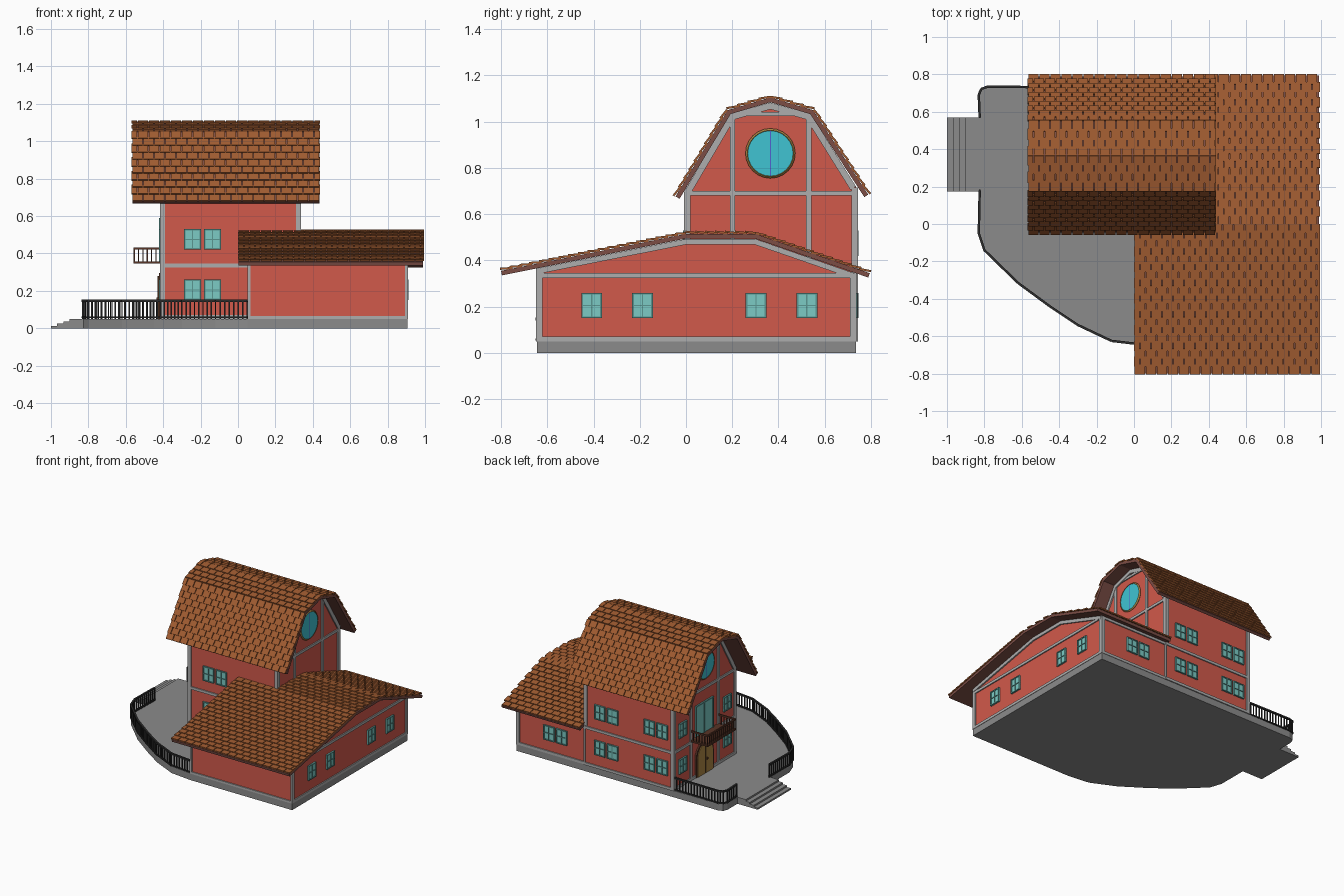
import bpy, bmesh, math
from mathutils import Vector as V, Matrix

if "Cube" in bpy.data.objects:
    bpy.data.objects.remove(bpy.data.objects["Cube"])


def mat(name, r, g, b):
    m = bpy.data.materials.new(name)
    m.diffuse_color = (r, g, b, 1)
    m.use_nodes = True
    m.node_tree.nodes["Principled BSDF"].inputs["Base Color"].default_value = m.diffuse_color
    return m


RED = mat("red_wall", .64, .10, .07)
TILE = mat("roof_tile", .35, .105, .03)
DECK = mat("roof_wood", .20, .075, .06)
TRIM = mat("grey_trim", .42, .42, .42)
STONE = mat("stone", .26, .26, .26)
IRON = mat("iron", .025, .025, .025)
GLASS = mat("glass", .20, .60, .56)
FRAME = mat("window_frame", .10, .30, .28)
GOLD = mat("gold_wood", .42, .24, .06)
BLUE = mat("blue_spoke", .08, .12, .62)
AQUA = mat("round_glass", .05, .55, .65)
BROWN = mat("balcony_wood", .10, .035, .02)


def finish(name, bm, m):
    bmesh.ops.recalc_face_normals(bm, faces=bm.faces)
    me = bpy.data.meshes.new(name)
    bm.to_mesh(me)
    bm.free()
    me.materials.append(m)
    ob = bpy.data.objects.new(name, me)
    bpy.context.collection.objects.link(ob)
    return ob


def cube(bm, matrix, sx, sy, sz):
    bmesh.ops.create_cube(bm, size=1, matrix=matrix @ Matrix.Diagonal((sx, sy, sz, 1)))


def boxes(name, items, m):
    bm = bmesh.new()
    for a, b, c, d, e, f in items:
        cube(bm, Matrix.Translation(((a + b) / 2, (c + d) / 2, (e + f) / 2)), b - a, d - c, f - e)
    return finish(name, bm, m)


def bar(bm, a, b, w, h):
    a, b = V(a), V(b)
    rot = (b - a).to_track_quat('X', 'Z').to_matrix().to_4x4()
    cube(bm, Matrix.Translation((a + b) / 2) @ rot, (b - a).length, w, h)


def prism(name, pts, lo, hi, m, axis='x'):
    put = (lambda p, t: (t, p[0], p[1])) if axis == 'x' else (lambda p, t: (p[0], p[1], t))
    bm = bmesh.new()
    A = [bm.verts.new(put(p, lo)) for p in pts]
    B = [bm.verts.new(put(p, hi)) for p in pts]
    bm.faces.new(A)
    bm.faces.new(B)
    for i in range(len(A)):
        j = (i + 1) % len(A)
        bm.faces.new((A[i], A[j], B[j], B[i]))
    return finish(name, bm, m)


def ribbon(pts, d):
    """Closed strip of width d below an open profile."""
    P = [V(p) for p in pts]
    N = [V((-(b - a).y, (b - a).x)).normalized() for a, b in zip(P, P[1:])]
    inner = []
    for i, p in enumerate(P):
        n1, n2 = N[max(i - 1, 0)], N[min(i, len(N) - 1)]
        inner.append(p - (n1 + n2) * d / (1 + n1.dot(n2)))
    return P + inner[::-1]


def roof(name, prof, x0, x1):
    prism(name + "_deck", ribbon(prof, .02), x0, x1, DECK)
    bm = bmesh.new()
    w = .059
    for p, q in zip(prof, prof[1:]):
        lo, hi = (p, q) if p[1] <= q[1] else (q, p)
        a, b = V((0, *lo)), V((0, *hi))
        L = (b - a).length
        u = (b - a).normalized()
        n = V((0, -u.z, u.y)) if u.y > 0 else V((0, u.z, -u.y))
        t = (u - n * .13).normalized()
        nt = V((0, -t.z, t.y)) if t.y > 0 else V((0, t.z, -t.y))
        X = t.cross(nt)
        rot = Matrix((X, t, nt)).transposed().to_4x4()
        rows = max(1, round(L / .044))
        h = L / rows
        for r in range(rows):
            ln = min(h * 1.25, L - r * h + .004)
            c = a + u * (r * h + ln / 2 - .003) + n * .006
            x = x0 - (w / 2 if r % 2 else 0)
            while x < x1 - .01:
                e0, e1 = max(x, x0 - .004), min(x + w - .005, x1 + .004)
                if e1 - e0 > .006:
                    cube(bm, Matrix.Translation(c + V(((e0 + e1) / 2, 0, 0))) @ rot, e1 - e0, ln, .009)
                x += w
    finish(name + "_tiles", bm, TILE)


# Stone base, terrace and steps
curve = [(-.83, -.05), (-.80, -.14), (-.62, -.315), (-.45, -.44), (-.30, -.54), (-.12, -.625), (.05, -.645)]
corner = [(-.83, .69), (-.817, .722), (-.78, .735)]
prism("terrace_base", curve + [(.905, -.645), (.905, .735)] + corner[::-1], 0, .05, STONE, 'z')
boxes("steps", [(x, -.82, .175, .57, 0, z) for x, z in
                ((-1, .0125), (-.967, .025), (-.933, .0375), (-.9, .05))], STONE)

# Terrace railings
bm = bmesh.new()
for path in ([(-.825, .18)] + curve, [(-.825, .57)] + corner + [(-.41, .73)]):
    for a, b in zip(path, path[1:]):
        for z, h in ((.147, .012), (.058, .008)):
            bar(bm, (*a, z), (*b, z), .013, h)
        k = max(1, round((V(b) - V(a)).length / .024))
        for i in range(k + 1):
            p = V(a).lerp(V(b), i / k)
            cube(bm, Matrix.Translation((p.x, p.y, .098)), .007, .007, .095)
finish("terrace_railing", bm, IRON)

# Walls
tower_top = [(0, .71), (.19, 1.033), (.365, 1.083), (.54, 1.033), (.735, .72)]
wing_top = [(-.64, .366), (0, .493), (.3, .493), (.73, .344)]
prism("tower_walls", [(0, .05)] + tower_top + [(.735, .05)], -.41, .33, RED)
prism("wing_walls", [(-.64, .05)] + wing_top + [(.73, .05)], .06, .90, RED)

# Tiled roofs
roof("tower_roof", [(-.045, .677), (.18, 1.05), (.365, 1.105), (.55, 1.05), (.788, .685)], -.565, .435)
wing_roof = [(-.80, .355), (0, .515), (.3, .515), (.795, .345)]
roof("wing_front_roof", wing_roof[:2], .004, .99)
roof("wing_back_roof", wing_roof[1:], .335, .99)

# Wall faces as (axis, position, outward sign)
LEFT, TOWER_R, WING_R = ('x', -.41, -1), ('x', .33, 1), ('x', .90, 1)
FRONT, WING_F, BACK, WING_B = ('y', 0, -1), ('y', -.64, -1), ('y', .735, 1), ('y', .73, 1)


def on(face, u0, u1, z0, z1, d0=-.004, d1=.008):
    ax, pos, s = face
    lo, hi = sorted((pos + s * d0, pos + s * d1))
    return (lo, hi, u0, u1, z0, z1) if ax == 'x' else (u0, u1, lo, hi, z0, z1)


# Grey timber trim
trim = []
for f in (LEFT, TOWER_R):
    trim += [on(f, .004, .731, .68, .70), on(f, .18, .55, 1.025, 1.043),
             on(f, -.008, .02, .05, .71), on(f, .715, .743, .05, .715),
             on(f, .19, .213, .05, 1.04), on(f, .52, .543, .05, 1.04)]
trim += [on(LEFT, 0, .735, .325, .345), on(LEFT, 0, .735, .05, .07)]
for z in (.05, .325):
    trim += [on(FRONT, -.41, .06, z, z + .02), on(BACK, -.41, .33, z, z + .02),
             on(WING_R, -.64, .73, z, z + .02), on(WING_B, .33, .90, z, z + .02)]
trim += [on(FRONT, -.418, -.39, .05, .70), on(FRONT, .31, .338, .45, .70),
         on(BACK, -.418, -.39, .05, .71), on(BACK, .31, .338, .35, .71),
         on(WING_R, -.648, -.62, .05, .366), on(WING_R, .71, .738, .05, .346),
         on(WING_F, .05, .908, .05, .066), on(WING_F, .05, .908, .35, .366),
         on(WING_F, .052, .066, .05, .366), on(WING_F, .894, .908, .05, .366),
         on(WING_B, .88, .908, .05, .344)]
boxes("timber_trim", trim, TRIM)
for x, nm in ((-.42, "left"), (.328, "right")):
    prism("tower_gable_trim_" + nm, ribbon(tower_top, .028), x, x + .012, TRIM)
prism("wing_gable_trim", ribbon(wing_top, .024), .896, .910, TRIM)

# Four-pane windows (face, centre along wall, sill height)
spots = [(WING_R, c, .15) for c in (-.408, -.188, .303, .523)]
spots += [(FRONT, c, z) for c in (-.243, -.137) for z in (.15, .42)]
spots += [(BACK, c + s, z) for c in (.15, -.265) for s in (-.053, .053) for z in (.15, .42)]
spots += [(WING_B, .58 + s, .15) for s in (-.053, .053)]
spots += [(LEFT, c, z) for c in (.10, .63) for z in (.15, .42)]
panes, frames = [], []
for f, c, z in spots:
    w, h, t = .045, .11, .008
    panes.append(on(f, c - w, c + w, z, z + h, -.004, .007))
    for u0, u1, a, b in ((-w, t - w, 0, h), (w - t, w, 0, h), (-w, w, 0, t), (-w, w, h - t, h),
                         (-.003, .003, 0, h), (-w, w, h / 2 - .003, h / 2 + .003)):
        frames.append(on(f, c + u0, c + u1, z + a, z + b, 0, .012))

# Balcony door
panes.append(on(LEFT, .28, .47, .345, .58, -.004, .007))
for u0, u1, a, b in ((.27, .28, .345, .59), (.47, .48, .345, .59), (.27, .48, .58, .59),
                     (.371, .379, .345, .58)):
    frames.append(on(LEFT, u0, u1, a, b, 0, .012))
boxes("window_panes", panes, GLASS)
boxes("window_frames", frames, FRAME)

# Round gable windows
for x, nm in ((-.418, "left"), (.338, "right")):
    c = V((x, .365, .863))
    bm = bmesh.new()
    bmesh.ops.create_cone(bm, cap_ends=True, segments=24, radius1=.1, radius2=.1, depth=.012,
                          matrix=Matrix.Translation(c) @ Matrix.Rotation(math.pi / 2, 4, 'Y'))
    finish("round_glass_" + nm, bm, AQUA)
    bpy.ops.mesh.primitive_torus_add(location=c, rotation=(0, math.pi / 2, 0), major_radius=.1,
                                     minor_radius=.008, major_segments=24, minor_segments=4)
    ring = bpy.context.object
    ring.name = "round_window_ring_" + nm
    ring.data.materials.append(GOLD)
    bm = bmesh.new()
    for i in range(12):
        a = i * math.pi / 6
        bar(bm, c, c + V((0, math.cos(a), math.sin(a))) * .098, .005 if i % 6 else .0051, .018)
    bmesh.ops.scale(bm, vec=(.9, 1, 1), space=Matrix.Translation(-c), verts=bm.verts)
    finish("round_window_spokes_" + nm, bm, BLUE)

# Arched front door
for nm, r, d, m in (("door_frame", .105, .012, BROWN), ("door", .09, .016, GOLD)):
    arc = [(.375 + r * math.cos(i * math.pi / 10), .19 + r * math.sin(i * math.pi / 10)) for i in range(11)]
    prism(nm, [(.375 + r, .05)] + arc + [(.375 - r, .05)], -.41 - d, -.405, m)
boxes("door_details", [(-.43, -.42, .373, .377, .05, .28), (-.436, -.42, .355, .365, .15, .165)], BROWN)

# Balcony
rail = [(-.56, -.41, .20, .54, .345, .357)]
rail += [(-.56, -.55, .20, .54, .42, .432)]
rail += [(-.56, -.41, y, y + .01, .42, .432) for y in (.20, .53)]
rail += [(-.558, -.552, y, y + .006, .35, .425) for y in [.202 + i * .0237 for i in range(15)]]
rail += [(x, x + .006, y, y + .006, .35, .425) for x in [-.535 + i * .0235 for i in range(5)] for y in (.202, .532)]
boxes("balcony", rail, BROWN)
